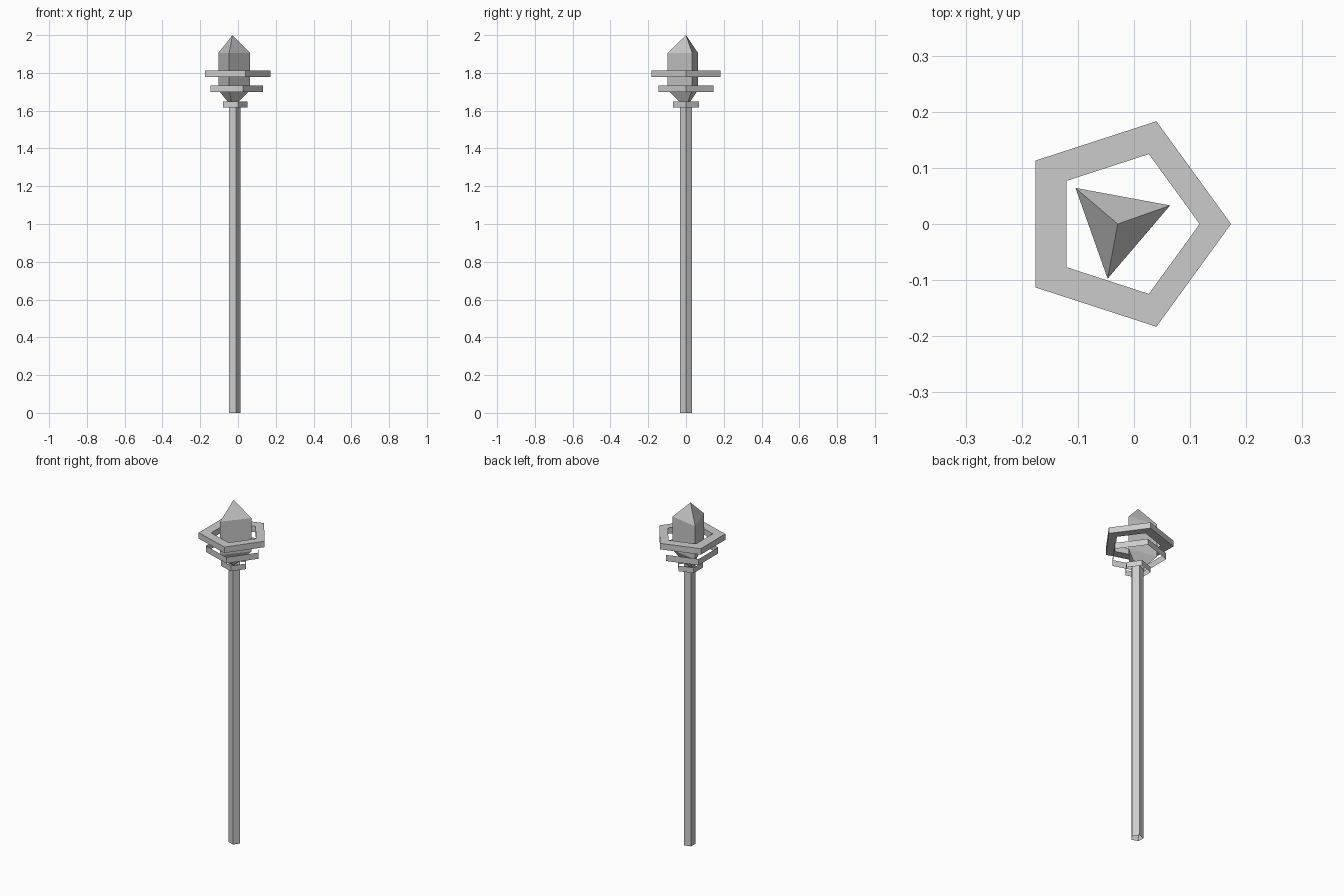
import bpy, bmesh
from math import cos, sin, pi, radians

if "Cube" in bpy.data.objects:
    bpy.data.objects.remove(bpy.data.objects["Cube"])


def ngon(cx, r, z, n=5, turn=0.0):
    return [(cx + r * cos(turn + 2 * pi * i / n), r * sin(turn + 2 * pi * i / n), z)
            for i in range(n)]


def loft(name, loops, close=False):
    """Join a stack of polygon loops with flat quads; a one-point loop is a tip."""
    bm = bmesh.new()
    rows = [[bm.verts.new(p) for p in loop] for loop in loops]
    pairs = list(zip(rows, rows[1:]))
    if close:
        pairs.append((rows[-1], rows[0]))
    for a, b in pairs:
        n = max(len(a), len(b))
        for i in range(n):
            j = (i + 1) % n
            if len(a) == 1:
                bm.faces.new((a[0], b[j], b[i]))
            elif len(b) == 1:
                bm.faces.new((a[i], a[j], b[0]))
            else:
                bm.faces.new((a[i], a[j], b[j], b[i]))
    mesh = bpy.data.meshes.new(name)
    bm.to_mesh(mesh)
    bm.free()
    obj = bpy.data.objects.new(name, mesh)
    bpy.context.collection.objects.link(obj)
    return obj


# Open five-sided shaft
loft("shaft", [ngon(-0.02, 0.034, 0.0), ngon(-0.02, 0.034, 1.635)])

# Thin open bands below the head
loft("lower_band", [ngon(-0.021, 0.072, 1.616), ngon(-0.021, 0.072, 1.648)])
loft("middle_band", [ngon(-0.021, 0.153, 1.698), ngon(-0.021, 0.153, 1.734)])

# Wide flat ring around the crystal
loft("upper_ring", [ngon(-0.0195, 0.1925, 1.777), ngon(-0.0195, 0.1925, 1.812),
                    ngon(-0.014, 0.131, 1.812), ngon(-0.014, 0.131, 1.777)], close=True)

# Three-sided crystal, pointed at both ends
turn = radians(19.5)
loft("crystal", [[(-0.029, 0, 1.615)],
                 ngon(-0.029, 0.099, 1.71, 3, turn),
                 ngon(-0.029, 0.099, 1.905, 3, turn),
                 [(-0.029, 0, 2.0)]])
